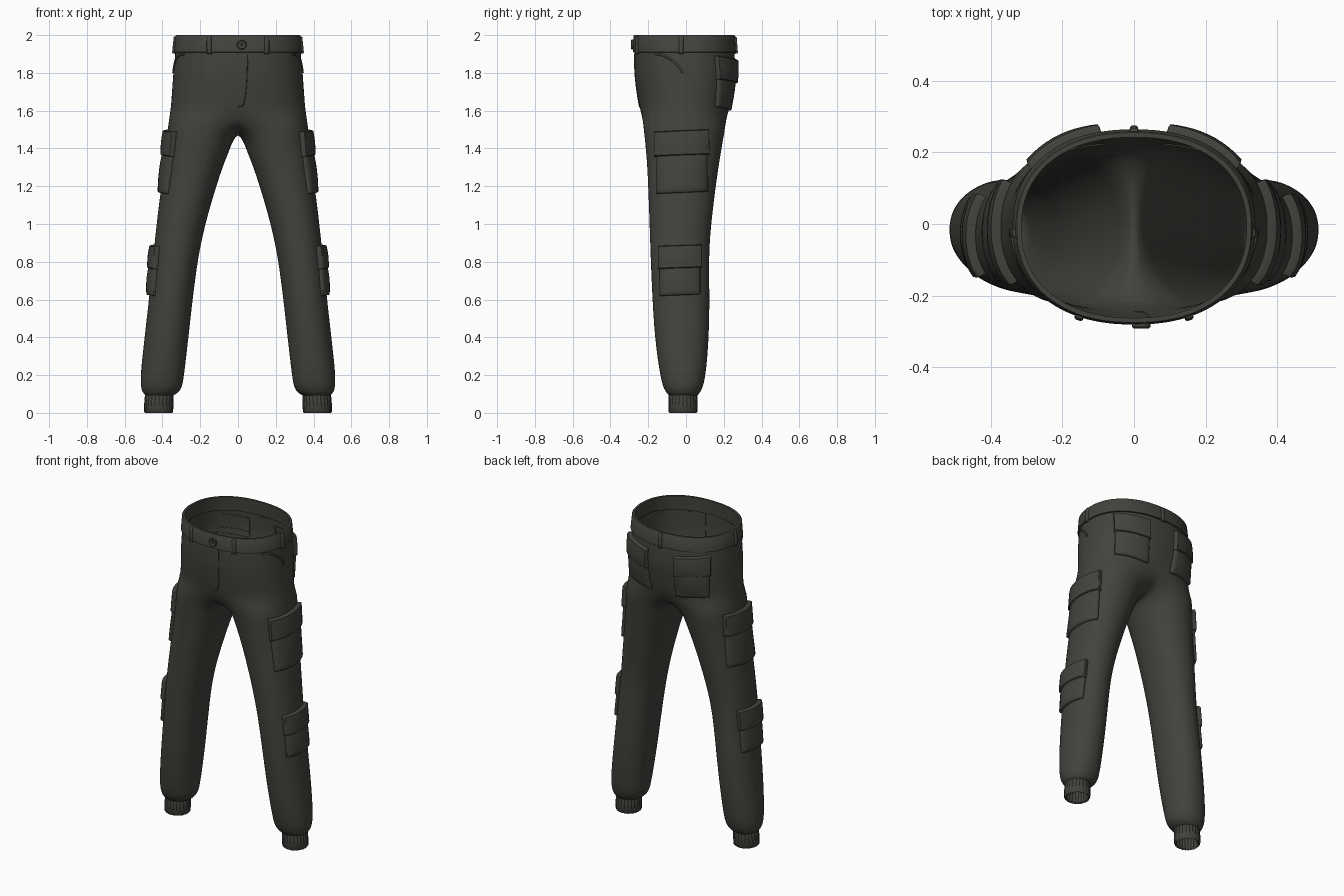
import bpy, bmesh, math
from mathutils import Vector
from mathutils.bvhtree import BVHTree

if "Cube" in bpy.data.objects:
    bpy.data.objects.remove(bpy.data.objects["Cube"])


def material(name, colour):
    m = bpy.data.materials.new(name)
    m.use_nodes = True
    m.diffuse_color = colour
    bsdf = m.node_tree.nodes["Principled BSDF"]
    bsdf.inputs["Base Color"].default_value = colour
    bsdf.inputs["Roughness"].default_value = 0.9
    return m


cloth = material("dark olive cloth", (0.055, 0.056, 0.047, 1))


def finish(name, bm, mirror=False, subsurf=0, angle=40):
    bmesh.ops.recalc_face_normals(bm, faces=bm.faces)
    me = bpy.data.meshes.new(name)
    bm.to_mesh(me)
    bm.free()
    ob = bpy.data.objects.new(name, me)
    bpy.context.collection.objects.link(ob)
    me.materials.append(cloth)
    if mirror:
        mod = ob.modifiers.new("Mirror", "MIRROR")
        mod.use_clip = True
        mod.merge_threshold = 0.0005
    if subsurf:
        mod = ob.modifiers.new("Subdivision", "SUBSURF")
        mod.levels = mod.render_levels = subsurf
    bpy.ops.object.select_all(action="DESELECT")
    ob.select_set(True)
    bpy.context.view_layer.objects.active = ob
    bpy.ops.object.shade_smooth_by_angle(angle=math.radians(angle))
    return ob


# Cross-sections: height, inner x, outer x, front y, back y
TORSO = [(1.48, 0, .375, -.222, .205), (1.6, 0, .357, -.243, .228), (1.7, 0, .35, -.262, .25),
         (1.8, 0, .343, -.273, .262), (1.9, 0, .333, -.274, .258), (2, 0, .322, -.27, .25)]
LEG = [(.09, .35, .485, -.085, .055), (.105, .315, .505, -.105, .075), (.14, .295, .515, -.122, .09),
       (.2, .285, .517, -.138, .105), (.4, .262, .495, -.166, .122), (.6, .24, .472, -.178, .125),
       (.8, .214, .452, -.187, .122), (.9, .197, .442, -.19, .124), (1.1, .146, .42, -.197, .145),
       (1.3, .082, .392, -.205, .172), (1.42, .033, .38, -.215, .192), (1.52, .0, .37, -.228, .212)]


def section(table, z):
    for a, b in zip(table, table[1:]):
        if z <= b[0]:
            f = max(0, (z - a[0]) / (b[0] - a[0]))
            return [p + (q - p) * f for p, q in zip(a, b)][1:]
    return table[-1][1:]


def power(v, n):
    return math.copysign(abs(v) ** (2 / n), v)


def torso_point(a, z, grow=0.0):
    _, w, f, b = section(TORSO, z)
    return Vector(((w + grow) * power(math.cos(a), 2.25), (f + b) / 2
                   + ((b - f) / 2 + grow) * power(math.sin(a), 2.25), z))


def leg_point(a, z):
    i, o, f, b = section(LEG, z)
    return Vector(((i + o) / 2 + (o - i) / 2 * power(math.cos(a), 2.15),
                   (f + b) / 2 + (b - f) / 2 * power(math.sin(a), 2.15), z))


# Trouser body: one half, mirrored across the crotch seam
OUT, INN = 25, 9


def angles(span):
    s = math.radians(span)
    outer = [-s + 2 * s * i / (OUT - 1) for i in range(OUT)]
    rest = 2 * math.pi - 2 * s
    return outer, [s + rest * (i + 1) / (INN + 1) for i in range(INN)]


bm = bmesh.new()
outer, inner = angles(90)
rings = []
for z in (2, 1.95, 1.9, 1.85, 1.8, 1.74, 1.67, 1.6):
    ring = [bm.verts.new(torso_point(a, z)) for a in outer]
    ring[0].co.x = ring[-1].co.x = 0
    rings.append(ring)
for a in inner:
    y = torso_point(math.pi / 2, 1.6).y if math.sin(a) > 0 else -torso_point(-math.pi / 2, 1.6).y
    rings[-1].append(bm.verts.new((0, y * math.sin(a), 1.6 + .12 * math.cos(a))))
for z, dip, span in ((1.53, .09, 115), (1.45, .06, 125), (1.37, .03, 125), (1.28, .01, 125)):
    o, i = angles(span)
    rings.append([bm.verts.new(leg_point(a, z - dip * max(0, -math.cos(a)))) for a in o + i])
for z in (1.18, 1.06, .94, .82, .7, .58, .46, .34, .25, .18, .14, .115, .1, .09):
    rings.append([bm.verts.new(leg_point(a, z)) for a in o + i])
for r0, r1 in zip(rings, rings[1:]):
    n = len(r0)
    closed = n > OUT
    for k in range(n if closed else n - 1):
        j = (k + 1) % n
        bm.faces.new((r0[k], r0[j], r1[j], r1[k]))
body = finish("trouser_body", bm, mirror=True, subsurf=1, angle=60)
tree = BVHTree.FromObject(body, bpy.context.evaluated_depsgraph_get())


def project(p, d):
    hit, normal, _, _ = tree.ray_cast(p - d * 1.0, d)
    if hit is None:
        hit, normal, _, _ = tree.find_nearest(p)
    return hit, (-normal if normal.dot(d) > 0 else normal)


# Raised cloth patch that follows the body
def patch(name, centre, facing, width, height, thick, lean=0.0, bulge=0.0, n=10, mirror=True):
    d = -Vector(facing).normalized()
    u = Vector((0, 0, 1)).cross(-d).normalized()
    edge = .006
    us = [0, edge * .3 / width] + [edge / width + (1 - 2 * edge / width) * i / n for i in range(n + 1)]
    us += [1 - us[1], 1]
    vs = [0, edge * .3 / height] + [edge / height + (1 - 2 * edge / height) * i / n for i in range(n + 1)]
    vs += [1 - vs[1], 1]
    last = len(us) - 1
    bm = bmesh.new()
    grid = []
    for j, v in enumerate(vs):
        row = []
        for i, s in enumerate(us):
            p = Vector(centre) + u * ((s - .5) * width)
            p.z += (v - .5) * height + lean * (s - .5)
            hit, normal = project(p, d)
            depth = min(i, j, last - i, last - j)
            lift = (-.004, thick * .75, thick)[min(depth, 2)]
            if depth > 1:
                lift += bulge * math.sin(math.pi * s) * math.sin(math.pi * v)
            row.append(bm.verts.new(hit + normal * lift))
        grid.append(row)
    for r0, r1 in zip(grid, grid[1:]):
        for k in range(last):
            bm.faces.new((r0[k], r0[k + 1], r1[k + 1], r1[k]))
    return finish(name, bm, mirror=mirror, angle=50)


def pocket(name, centre, facing, width, height, flap, lean):
    x, y, z = centre
    patch(name + "_pouch", (x, y, z - flap * .35), facing, width * .96, height - flap * .7, .016, lean, .008)
    patch(name + "_flap", (x, y, z + (height - flap) / 2), facing, width, flap, .026, lean, .004)


pocket("thigh_pocket", (.4, -.022, 1.33), (1, 0, 0), .275, .33, .135, .012)
pocket("shin_pocket", (.45, -.032, .755), (1, 0, 0), .215, .265, .125, .008)
pocket("back_pocket", (.2, .23, 1.745), (.42, .9, 0), .215, .27, .125, -.02)

# Waistband: closed strip with a rectangular section
bm = bmesh.new()
loops = []
for k in range(96):
    a = 2 * math.pi * k / 96
    loops.append([bm.verts.new(torso_point(a, z, g)) for z, g in
                  ((1.907, -.003), (1.91, .007), (1.996, .008), (2.0, .005), (2.0, -.008), (1.91, -.01))])
for k in range(96):
    p, q = loops[k], loops[(k + 1) % 96]
    for j in range(6):
        i = (j + 1) % 6
        bm.faces.new((p[j], q[j], q[i], p[i]))
finish("waistband", bm)

# Belt loops
for name, pos, facing, mirror in (("front_belt_loop", (.15, -.25, 1.947), (.2, -1, 0), True),
                                  ("side_belt_loop", (.33, -.025, 1.947), (1, 0, 0), True),
                                  ("back_belt_loop", (0, .25, 1.947), (0, 1, 0), False)):
    patch(name, pos, facing, .026, .094, .018, n=3, mirror=mirror)


# Thin sewn welts drawn along the body
def welt(name, points, facing, radius, mirror=True):
    d = -Vector(facing).normalized()
    cu = bpy.data.curves.new(name, "CURVE")
    cu.dimensions = "3D"
    cu.bevel_depth = radius
    cu.bevel_resolution = 2
    cu.use_fill_caps = True
    sp = cu.splines.new("POLY")
    sp.points.add(len(points) - 1)
    for s, p in zip(sp.points, points):
        hit, normal = project(Vector(p), d)
        s.co = (*(hit + normal * radius * .2), 1)
    cu.materials.append(cloth)
    ob = bpy.data.objects.new(name, cu)
    bpy.context.collection.objects.link(ob)
    if mirror:
        ob.modifiers.new("Mirror", "MIRROR")


arc = [math.pi / 2 * i / 12 for i in range(13)]
welt("front_pocket_welt", [(.3, -.17 + .17 * math.sin(a), 1.8 + .1 * math.cos(a) ** 1.5 if a < 1.57 else 1.8)
                           for a in arc], (1, -.5, 0), .006)
welt("fly_seam", [(.05 * math.cos(a) ** .5 if a < 1.57 else 0, -.25, 1.9 - .28 * math.sin(a)) for a in arc],
     (0, -1, 0), .003, mirror=False)

# Waist button with a raised rim
bm = bmesh.new()
prev = None
for r, y in ((.026, -.27), (.026, -.287), (.022, -.291), (.017, -.287), (.008, -.287), (.006, -.291)):
    ring = [bm.verts.new((.02 + r * math.cos(t), y, 1.95 + r * math.sin(t)))
            for t in (2 * math.pi * k / 24 for k in range(24))]
    if prev:
        for k in range(24):
            j = (k + 1) % 24
            bm.faces.new((prev[k], prev[j], ring[j], ring[k]))
    prev = ring
bm.faces.new(prev)
finish("waist_button", bm)

# Ribbed ankle cuffs
bm = bmesh.new()
prev = None
for z, x, grow in ((.12, .417, -.012), (.1, .417, 0), (.05, .419, .002), (.006, .42, .001), (0, .42, -.004),
                   (.006, .42, -.01), (.1, .417, -.012)):
    ring = []
    for k in range(72):
        t = 2 * math.pi * k / 72
        rib = grow + (.0025 if k % 3 == 0 else 0)
        ring.append(bm.verts.new((x + (.073 + rib) * math.cos(t), -.016 + (.073 + rib) * math.sin(t), z)))
    if prev:
        for k in range(72):
            j = (k + 1) % 72
            bm.faces.new((prev[k], prev[j], ring[j], ring[k]))
    prev = ring
finish("ankle_cuff", bm, mirror=True)
